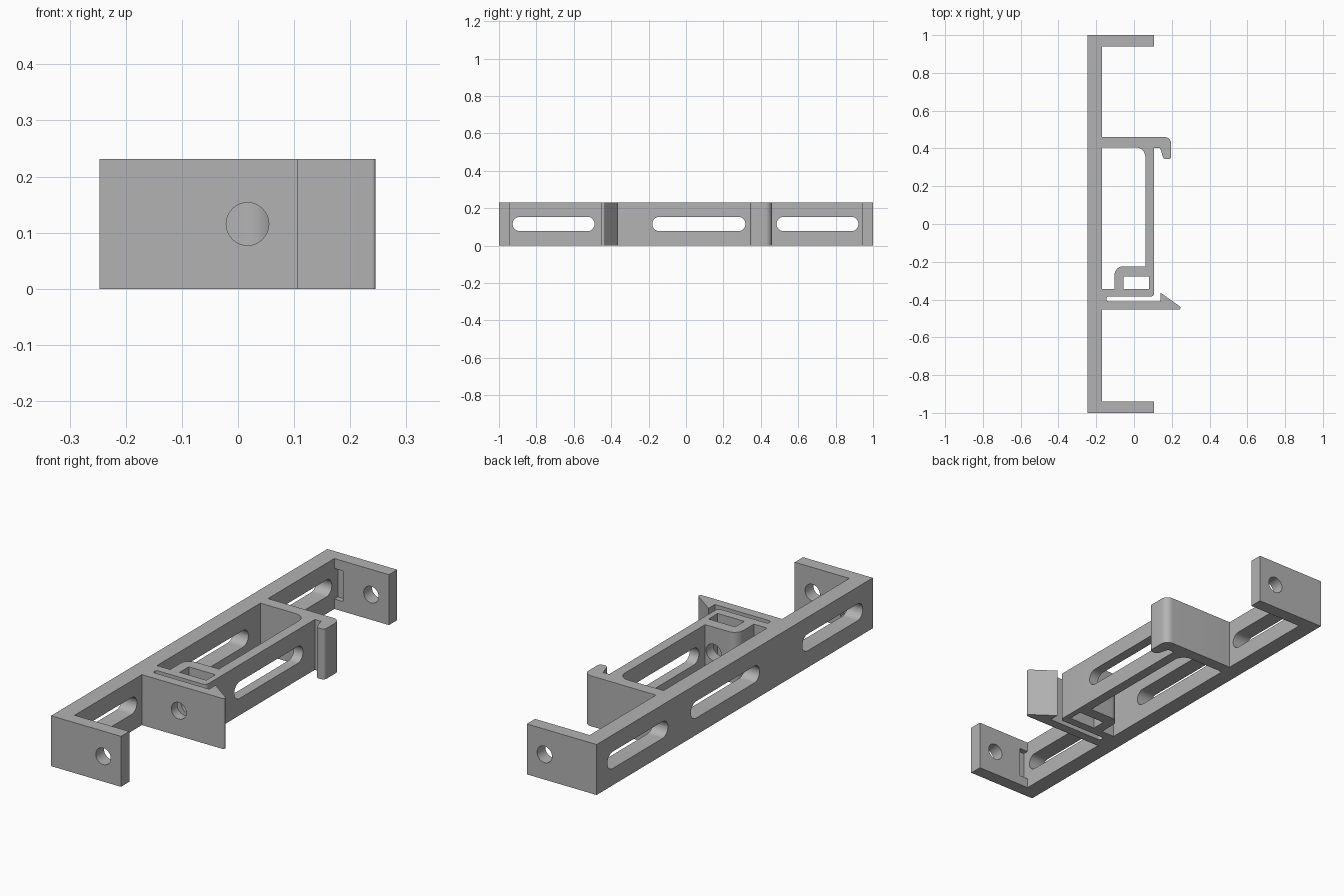
import bpy
import math
from mathutils import Matrix, Vector

cube = bpy.data.objects.get("Cube")
if cube:
    bpy.data.objects.remove(cube, do_unlink=True)

HEIGHT = 0.231
MID = HEIGHT / 2

# Axis permutations: profile drawn in plan, from the side, or from the front
PLAN = Matrix.Identity(4)
ALONG_X = Matrix(((0, 0, 1, 0), (1, 0, 0, 0), (0, 1, 0, 0), (0, 0, 0, 1)))
ALONG_Y = Matrix(((0, 1, 0, 0), (0, 0, 1, 0), (1, 0, 0, 0), (0, 0, 0, 1)))

grey = bpy.data.materials.new("matte grey")
grey.use_nodes = True
grey.diffuse_color = (0.45, 0.45, 0.45, 1)
grey.node_tree.nodes["Principled BSDF"].inputs["Base Color"].default_value = grey.diffuse_color


def rounded(corners, steps=8):
    """Outline from (x, y) or (x, y, radius) corners."""
    out = []
    for i, corner in enumerate(corners):
        p = Vector(corner[:2])
        if len(corner) == 2:
            out.append(p)
            continue
        a = (Vector(corners[i - 1][:2]) - p).normalized()
        b = (Vector(corners[(i + 1) % len(corners)][:2]) - p).normalized()
        half = a.angle(b) / 2
        r = corner[2]
        centre = p + (a + b).normalized() * (r / math.sin(half))
        start = p + a * (r / math.tan(half)) - centre
        end = p + b * (r / math.tan(half)) - centre
        sweep = math.atan2(start.x * end.y - start.y * end.x, start.dot(end))
        for s in range(steps + 1):
            out.append(centre + Matrix.Rotation(sweep * s / steps, 2) @ start)
    return out


def prism(name, corners, low, high, axes=PLAN):
    """Extrude a counter-clockwise outline from low to high."""
    pts = rounded(corners)
    n = len(pts)
    verts = [axes @ Vector((p.x, p.y, w)) for w in (low, high) for p in pts]
    faces = [list(range(n))[::-1], list(range(n, 2 * n))]
    faces += [(i, (i + 1) % n, n + (i + 1) % n, n + i) for i in range(n)]
    mesh = bpy.data.meshes.new(name)
    mesh.from_pydata(verts, [], faces)
    mesh.materials.append(grey)
    obj = bpy.data.objects.new(name, mesh)
    bpy.context.collection.objects.link(obj)
    return obj


def box(u0, u1, v0, v1, *radius):
    return [(u0, v0, *radius), (u1, v0, *radius), (u1, v1, *radius), (u0, v1, *radius)]


# Outline sections, running counter-clockwise from the front of the plate
front_flange = [(-0.247, -1), (0.107, -1), (0.107, -0.94), (-0.17, -0.94)]
latch_arm = [(-0.17, -0.453), (0.245, -0.453, 0.006), (0.245, -0.438, 0.006),
             (0.14, -0.363), (0.14, -0.409)]
latch_gap = [(-0.146, -0.409, 0.011), (-0.146, -0.384, 0.011)]
spring_bar = [(0.107, -0.384, 0.018), (0.107, 0.403)]
hook_arm = [(0.138, 0.403), (0.157, 0.343, 0.016), (0.197, 0.343, 0.016),
            (0.197, 0.46, 0.035), (-0.17, 0.46)]
back_flange = [(-0.17, 0.94), (0.107, 0.94), (0.107, 1), (-0.247, 1)]
bracket = prism("mounting_bracket", front_flange + latch_arm + latch_gap
                + spring_bar + hook_arm + back_flange, 0, HEIGHT)

# Cavity between plate and spring bar, and the small window in the block
cutters = [
    prism("cavity_cutter", [(-0.17, -0.344), (-0.103, -0.344), (-0.103, -0.224, 0.045),
                            (0.06, -0.224), (0.06, 0.405, 0.05), (-0.17, 0.405)], -0.1, 0.4),
    prism("window_cutter", box(-0.055, 0.08, -0.344, -0.278), -0.1, 0.4),
]

# Long adjusting slots; the middle one also passes through the spring bar
for start, end, reach in ((-0.927, -0.489, -0.1), (-0.18, 0.318, 0.15), (0.484, 0.922, -0.1)):
    cutters.append(prism("slot_cutter", box(start, end, MID - 0.0385, MID + 0.0385, 0.0384),
                         -0.3, reach, ALONG_X))

# Round screw holes through flanges, latch arm and block
for start, end in ((-1.1, -0.1), (0.9, 1.1)):
    cutters.append(prism("hole_cutter", box(MID - 0.038, MID + 0.038, -0.021, 0.055, 0.0379),
                         start, end, ALONG_Y))

# Shallow clearance pockets at the foot of each flange
for side in (-1, 1):
    y0, y1 = sorted((side * 0.92, side * 0.965))
    cutters.append(prism("pocket_cutter", box(y0, y1, MID - 0.07, MID + 0.07),
                         -0.17, -0.125, ALONG_X))

bpy.ops.object.select_all(action='DESELECT')
bpy.context.view_layer.objects.active = bracket
bracket.select_set(True)
for cutter in cutters:
    cutter.hide_render = True
    mod = bracket.modifiers.new("cut", 'BOOLEAN')
    mod.operation = 'DIFFERENCE'
    mod.solver = 'EXACT'
    mod.object = cutter
    bpy.ops.object.modifier_apply(modifier=mod.name)
    bpy.data.objects.remove(cutter, do_unlink=True)

bpy.ops.object.shade_smooth_by_angle(angle=math.radians(30))
